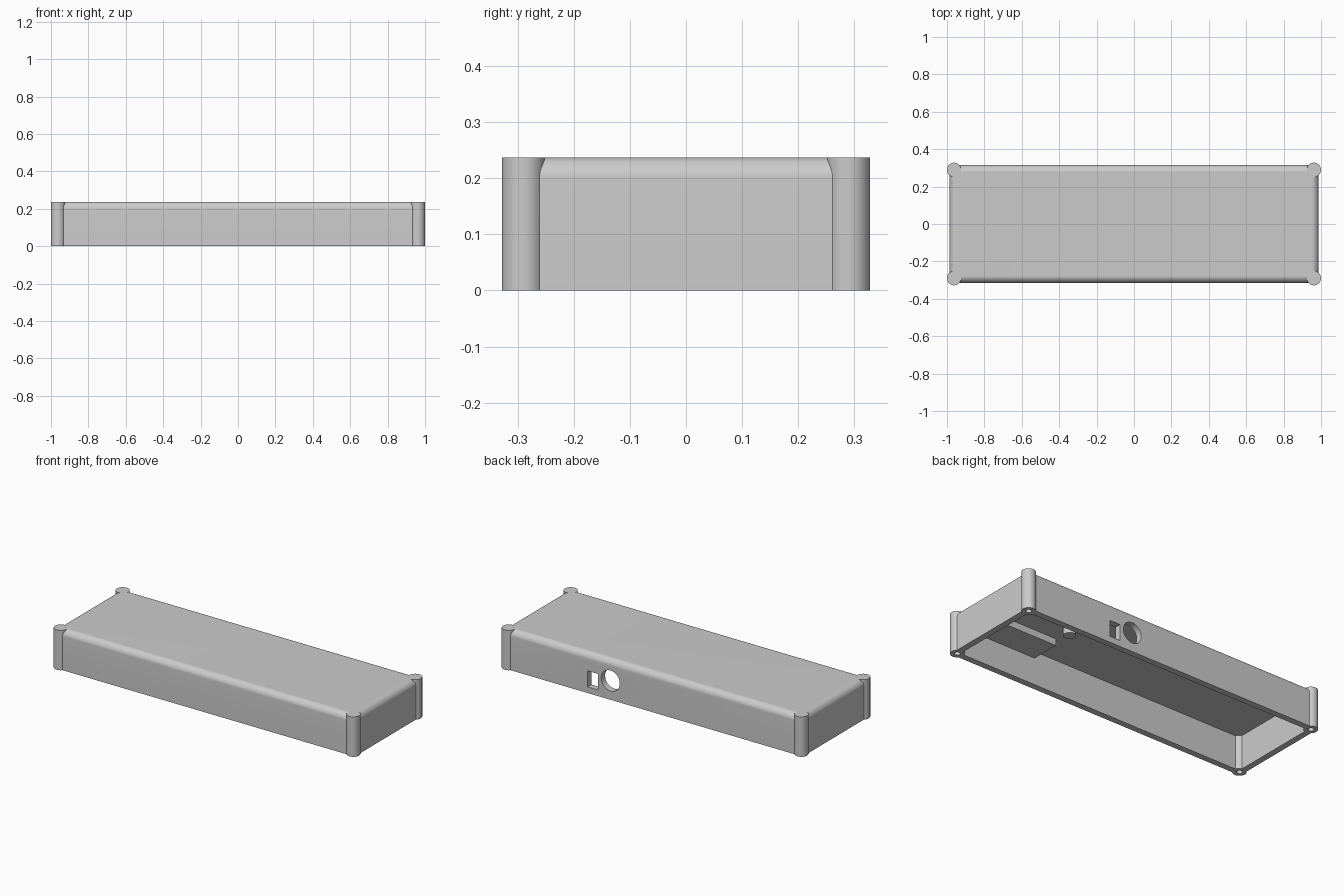
import bpy, bmesh, math
from mathutils import Matrix

if "Cube" in bpy.data.objects:
    bpy.data.objects.remove(bpy.data.objects["Cube"], do_unlink=True)

# One flat plastic colour
grey = bpy.data.materials.new("light_grey_plastic")
grey.use_nodes = True
grey.diffuse_color = (0.6, 0.6, 0.6, 1)
grey.node_tree.nodes["Principled BSDF"].inputs["Base Color"].default_value = (0.6, 0.6, 0.6, 1)

HX, HY, H = 0.987, 0.315, 0.237      # half length, half depth, height
WALL = 0.037                         # wall thickness and top rounding
PX, PY, PR = 0.962, 0.290, 0.038     # corner post centre and radius


def finish(name, bm):
    mesh = bpy.data.meshes.new(name)
    bm.to_mesh(mesh)
    bm.free()
    mesh.materials.append(grey)
    ob = bpy.data.objects.new(name, mesh)
    bpy.context.collection.objects.link(ob)
    return ob


def box(name, x0, x1, y0, y1, z0, z1, round_top=0):
    bm = bmesh.new()
    bmesh.ops.create_cube(bm, size=1)
    for v in bm.verts:
        v.co = (x1 if v.co.x > 0 else x0, y1 if v.co.y > 0 else y0, z1 if v.co.z > 0 else z0)
    if round_top:
        edges = [e for e in bm.edges if all(v.co.z > z1 - 1e-5 for v in e.verts)]
        bmesh.ops.bevel(bm, geom=edges, offset=round_top, segments=10,
                        profile=0.5, affect='EDGES')
    return finish(name, bm)


def cylinder(name, centre, r, depth, axis='Z', sides=48):
    bm = bmesh.new()
    turn = Matrix.Rotation(math.pi / 2, 4, 'X') if axis == 'Y' else Matrix()
    bmesh.ops.create_cone(bm, cap_ends=True, segments=sides, radius1=r, radius2=r,
                          depth=depth, matrix=Matrix.Translation(centre) @ turn)
    return finish(name, bm)


def combine(target, tool, operation):
    tool.hide_render = True
    mod = target.modifiers.new(operation.lower(), 'BOOLEAN')
    mod.operation, mod.solver, mod.object = operation, 'EXACT', tool
    bpy.context.view_layer.objects.active = target
    bpy.ops.object.modifier_apply(modifier=mod.name)
    bpy.data.objects.remove(tool, do_unlink=True)


# Open-bottomed shell with rounded top edges
case = box("case_shell", -HX, HX, -HY, HY, 0, H, WALL)
combine(case, box("cavity", -HX + WALL, HX - WALL, -HY + WALL, HY - WALL, -0.1, H - WALL),
        'DIFFERENCE')

# Corner posts, with screw holes from below
corners = [(sx * PX, sy * PY) for sx in (-1, 1) for sy in (-1, 1)]
for x, y in corners:
    combine(case, cylinder("corner_post", (x, y, H / 2), PR, H), 'UNION')
for x, y in corners:
    combine(case, cylinder("screw_hole", (x, y, 0.05), 0.016, 0.22, sides=24), 'DIFFERENCE')

# Mounting block and round boss under the lid
combine(case, box("mounting_block", 0.445, HX - 0.015, -HY + 0.015, -0.105, 0.16, H - 0.015), 'UNION')
combine(case, cylinder("round_boss", (0.455, 0.02, 0.19), 0.034, 0.06), 'UNION')

# Socket openings in the back wall
combine(case, cylinder("round_socket", (0.276, HY, 0.113), 0.061, 0.15, axis='Y'), 'DIFFERENCE')
combine(case, box("square_socket", 0.359, 0.427, HY - 0.08, HY + 0.08, 0.036, 0.132), 'DIFFERENCE')

# Smooth curves, crisp edges
bpy.ops.object.select_all(action='DESELECT')
case.select_set(True)
bpy.context.view_layer.objects.active = case
bpy.ops.object.shade_smooth_by_angle(angle=math.radians(30))
